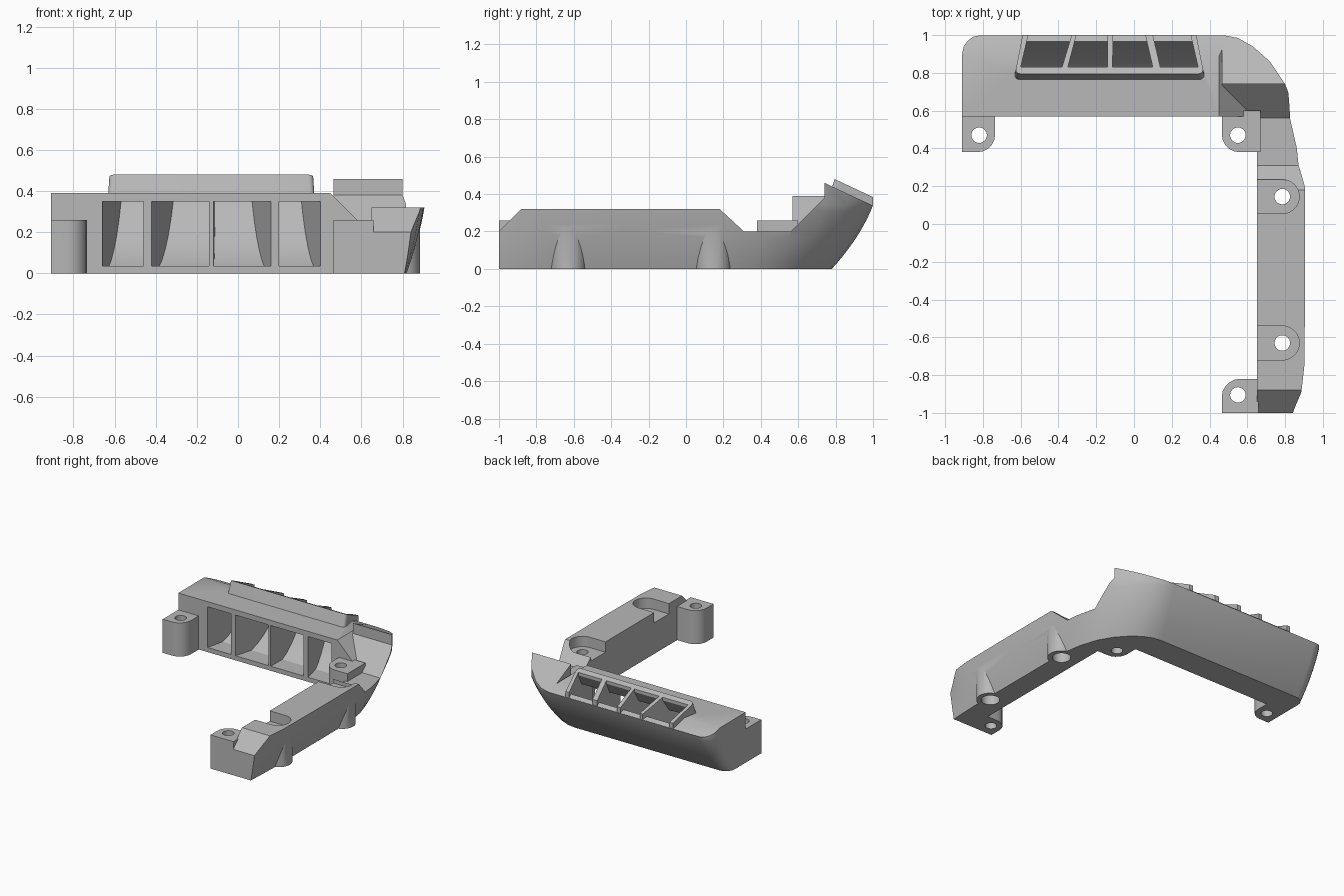
import bpy, bmesh, math

if "Cube" in bpy.data.objects:
    bpy.data.objects.remove(bpy.data.objects["Cube"], do_unlink=True)

grey = bpy.data.materials.new("plain_grey")
grey.use_nodes = True
grey.diffuse_color = (0.48, 0.48, 0.48, 1)
grey.node_tree.nodes["Principled BSDF"].inputs["Base Color"].default_value = grey.diffuse_color


def solid(name, rings, round_edges=None, radius=0.03):
    """Closed solid through equal rings of points, capped at both ends."""
    bm = bmesh.new()
    loops = [[bm.verts.new(p) for p in ring] for ring in rings]
    n = len(rings[0])
    for a, b in zip(loops, loops[1:]):
        for i in range(n):
            j = (i + 1) % n
            bm.faces.new((a[i], a[j], b[j], b[i]))
    bm.faces.new(loops[0])
    bm.faces.new(loops[-1])
    if round_edges:
        picked = [e for e in bm.edges if all(round_edges(v.co) for v in e.verts)
                  and abs(e.verts[0].co.z - e.verts[1].co.z) > 0.05]
        bmesh.ops.bevel(bm, geom=picked, offset=radius, segments=5, profile=0.5, affect='EDGES')
    bmesh.ops.recalc_face_normals(bm, faces=bm.faces)
    me = bpy.data.meshes.new(name)
    bm.to_mesh(me)
    bm.free()
    me.materials.append(grey)
    ob = bpy.data.objects.new(name, me)
    bpy.context.collection.objects.link(ob)
    return ob


def prism_z(name, pts, lo, hi, **kw):
    return solid(name, [[(x, y, z) for x, y in pts] for z in (lo, hi)], **kw)


def prism_x(name, profile, left, right, **kw):
    """Side profile (y, z); each side is x at the inner face and x at the back edge."""
    def side(s):
        return [(s[0] + (s[1] - s[0]) * (y - 0.57) / 0.43, y, z) for y, z in profile]
    return solid(name, [side(left), side(right)], **kw)


def circle(x, y, r, n=32):
    return [(x + r * math.cos(2 * math.pi * i / n), y + r * math.sin(2 * math.pi * i / n))
            for i in range(n)]


def combine(a, b, operation):
    mod = a.modifiers.new("combine", 'BOOLEAN')
    mod.object, mod.operation, mod.solver = b, operation, 'EXACT'
    bpy.context.view_layer.objects.active = a
    bpy.context.view_layer.update()
    bpy.ops.object.modifier_apply(modifier=mod.name)
    bpy.data.objects.remove(b, do_unlink=True)


# Outer wall: the rim outline leans in to a smaller base outline
rim = [(.855, -1), (.888, -.9), (.905, -.75), (.91, -.3), (.91, .2), (.893, .42), (.86, .59),
       (.80, .74), (.72, .86), (.63, .94), (.55, .985), (.47, 1), (-.81, 1), (-.85, .992),
       (-.88, .97), (-.902, .94), (-.91, .9)]
base = [(.81, -1), (.815, -.9), (.82, -.75), (.82, -.3), (.82, .2), (.795, .36), (.75, .5),
        (.69, .6), (.61, .69), (.54, .74), (.47, .77), (.4, .78), (-.84, .78), (-.87, .772),
        (-.89, .755), (-.905, .73), (-.91, .7)]
inner = [(-.91, .57), (.65, .57), (.65, -1)]
rings = []
for z in [0.34 * i / 10 for i in range(11)] + [0.55]:
    t = min(z / 0.34, 1)
    f = 1.4 * t - 0.4 * t * t
    rings.append([(b[0] + (r[0] - b[0]) * f, b[1] + (r[1] - b[1]) * f, z)
                  for r, b in zip(rim, base)] + [(x, y, z) for x, y in inner])
body = solid("bracket_body", rings)


# Trim shape: sloped rim behind, stepped top along the side arm
def slope(y):
    return 0.46 - 0.47 * (y - 0.74)


arm_trim = prism_x("arm_trim", [(-1.1, -.1), (-1.1, .1), (-.88, .32), (.18, .32), (.31, .2),
                                (.56, .2), (.74, .38), (.74, .46), (1.1, slope(1.1)),
                                (1.1, -.1)], (.465, .465), (1.1, 1.1))
bar_trim = prism_x("bar_trim", [(.5, -.1), (.5, .39), (.889, .39), (1.1, slope(1.1)),
                                (1.1, -.1)], (-1.1, -1.1), (.66, .66))
wedge = solid("wedge", [[(x, y, z) for x, z in ((.45, .39), (.7, .14), (.7, .6), (.45, .6))]
                        for y in (.4, 1.2)])
combine(bar_trim, wedge, 'DIFFERENCE')
combine(arm_trim, bar_trim, 'UNION')
combine(body, arm_trim, 'INTERSECT')

# Raised vent hood on the back bar
hood = prism_x("vent_hood", [(.755, .36), (.795, .48), (1, .384), (1, .341), (.97, .33)],
               (-.675, -.59), (.415, .33), round_edges=lambda c: c.y < .8)
combine(body, hood, 'UNION')

# Four tapering ducts from the inner face out through the hood
duct = [(.5, .035), (.71, .035), (.76, .065), (.82, .12), (.87, .18), (.92, .26), (.95, .32),
        (.965, .356), (1.1, .3), (1.1, .6), (.83, .6), (.83, .44), (.775, .35), (.5, .35)]
for left, right in [((-.66, -.56), (-.46, -.33)), ((-.42, -.305), (-.14, -.14)),
                    ((-.12, -.11), (.16, .06)), ((.2, .1), (.4, .3))]:
    combine(body, prism_x("duct_cutter", duct, left, right), 'DIFFERENCE')

# Screw tabs, each with one rounded corner
for x0, x1, y0, y1, cx, cy in [(-.91, -.735, .38, .6, -.735, .38),
                               (.465, .67, .38, .6, .465, .38),
                               (.465, .66, -1, -.82, .465, -.82)]:
    tab = prism_z("screw_tab", [(x0, y0), (x1, y0), (x1, y1), (x0, y1)], 0, .26, radius=.095,
                  round_edges=lambda c: abs(c.x - cx) + abs(c.y - cy) < .01)
    combine(body, tab, 'UNION')

# Arm screw seats: outer boss, open pocket above, counterbore below
for y in (.145, -.63):
    combine(body, prism_z("boss", circle(.79, y, .095), 0, .235), 'UNION')
    arc = [(.785 + .09 * math.sin(a), y - .09 * math.cos(a))
           for a in [math.pi * i / 16 for i in range(17)]]
    pocket = [(.6, y - .09)] + arc + [(.6, y + .09)]
    combine(body, prism_z("pocket_cutter", pocket, .24, .6), 'DIFFERENCE')
    combine(body, prism_z("counterbore", circle(.785, y, .065), -.1, .15), 'DIFFERENCE')

# Screw holes
for x, y in [(-.82, .47), (.55, .47), (.55, -.905), (.785, .145), (.785, -.63)]:
    combine(body, prism_z("hole_cutter", circle(x, y, .041), -.1, .5), 'DIFFERENCE')

bpy.ops.object.select_all(action='DESELECT')
body.select_set(True)
bpy.context.view_layer.objects.active = body
bpy.ops.object.shade_smooth_by_angle(angle=math.radians(30))
